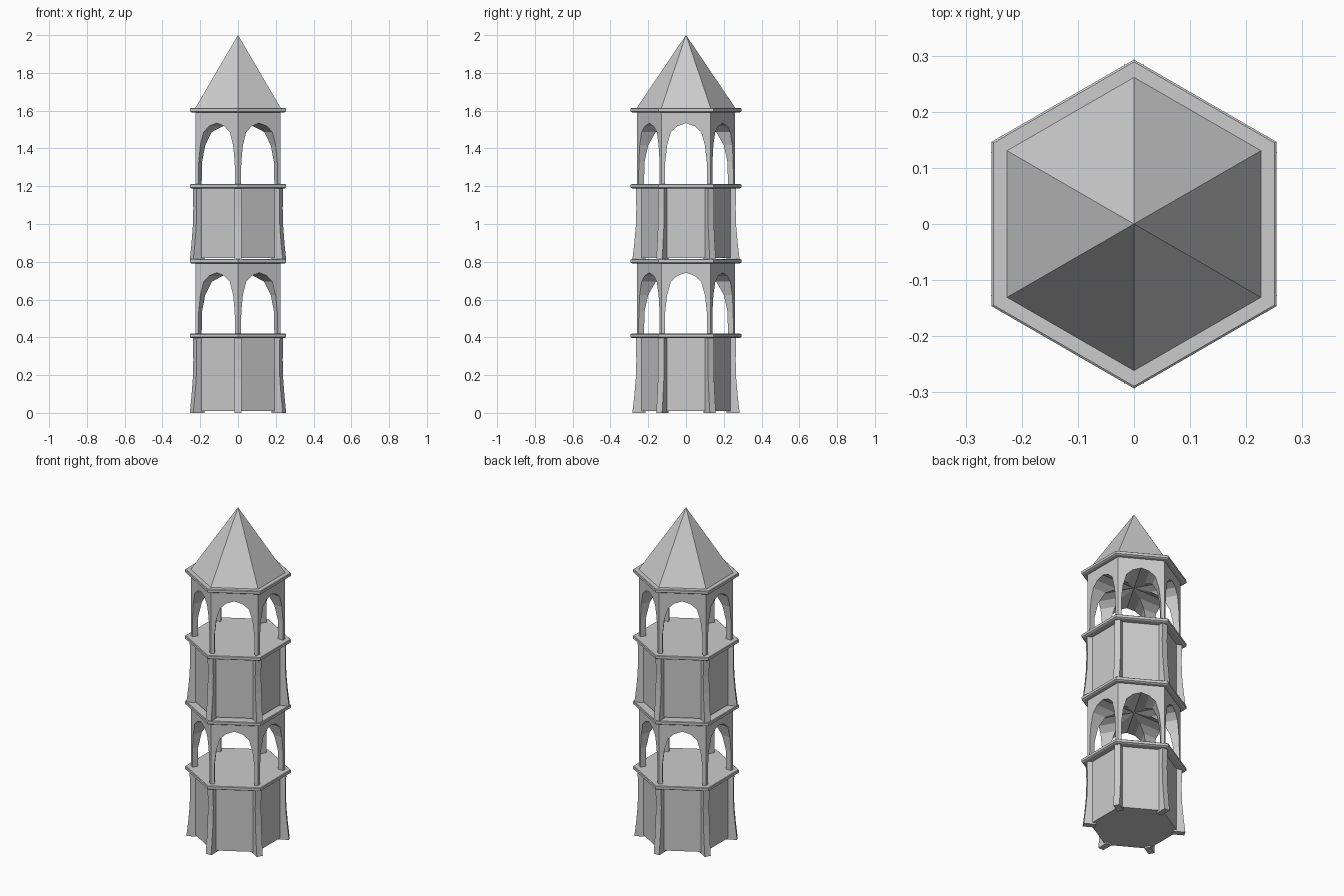
import bpy, bmesh
from math import sin, cos, pi, sqrt

if "Cube" in bpy.data.objects:
    bpy.data.objects.remove(bpy.data.objects["Cube"])


def make(name, verts, faces):
    me = bpy.data.meshes.new(name)
    bm = bmesh.new()
    vs = [bm.verts.new(v) for v in verts]
    for f in faces:
        bm.faces.new([vs[i] for i in f])
    bmesh.ops.remove_doubles(bm, verts=bm.verts[:], dist=1e-5)
    bmesh.ops.recalc_face_normals(bm, faces=bm.faces[:])
    bm.to_mesh(me)
    bm.free()
    ob = bpy.data.objects.new(name, me)
    bpy.context.collection.objects.link(ob)
    return ob


def hexagon_stack(name, rings):
    """Closed six-sided solid through (radius, z) rings, corners on +-y."""
    verts = [(r * cos(pi / 6 + k * pi / 3), r * sin(pi / 6 + k * pi / 3), z)
             for r, z in rings for k in range(6)]
    faces = [list(range(6)), list(range(len(verts) - 6, len(verts)))]
    for i in range(len(rings) - 1):
        for k in range(6):
            j = (k + 1) % 6
            faces.append([i * 6 + k, i * 6 + j, i * 6 + 6 + j, i * 6 + 6 + k])
    return make(name, verts, faces)


def place(angle, d, s, z):
    """d outward along the angle, s sideways."""
    return (d * cos(angle) - s * sin(angle), d * sin(angle) + s * cos(angle), z)


def cornice(name, z):
    hexagon_stack(name, [(0.284, z - 0.012), (0.293, z - 0.007),
                         (0.293, z + 0.008), (0.289, z + 0.011)])


# walled storey with flared corner buttresses
def walled_storey(name, z0, z1):
    hexagon_stack(name + "_wall", [(0.245, z0 + 0.01), (0.245, z1)])
    h = z1 - z0
    curve = [(0.284, 0), (0.274, 0.22), (0.266, 0.45), (0.263, 0.7), (0.266, 1)]
    for k in range(6):
        a = pi / 6 + k * pi / 3
        verts, faces = [], []
        for r, t in curve:
            z = z0 + h * t
            verts += [place(a, 0.215, -0.018, z), place(a, r, -0.018, z),
                      place(a, r, 0.018, z), place(a, 0.215, 0.018, z)]
        for i in range(0, len(verts) - 4, 4):
            for j in range(4):
                n = (j + 1) % 4
                faces.append([i + j, i + n, i + 4 + n, i + 4 + j])
        faces += [[0, 1, 2, 3], list(range(len(verts) - 4, len(verts)))]
        make(f"{name}_buttress_{k + 1}", verts, faces)


# open storey: six arches whose barrel vaults meet in the centre
def arcade(name, z0, z1):
    r = 0.26
    ap = r * sqrt(3) / 2
    half = [(0.111, 0), (0.110, 0.12), (0.100, 0.21), (0.080, 0.28), (0.046, 0.311)]
    arch = [(-s, z) for s, z in half] + [(0, 0.327)] + [(s, z) for s, z in half[::-1]]
    verts, faces = [], []
    n = len(arch)
    for k in range(6):
        a = k * pi / 3
        b = len(verts)
        verts += [place(a, ap, s, z0 + z) for s, z in arch]
        verts += [place(a, abs(s) * sqrt(3), s, z0 + z) for s, z in arch]
        # outer edge matching each arch point
        for i, (s, z) in enumerate(arch):
            if z < 0.25:
                verts.append(place(a, ap, r / 2 if s > 0 else -r / 2, z0 + z))
            else:
                verts.append(place(a, ap, s, z1))
        for i in range(n - 1):
            faces.append([b + i, b + i + 1, b + n + i + 1, b + n + i])
            q = [b + i, b + i + 1, b + 2 * n + i + 1, b + 2 * n + i]
            if (arch[i][1] < 0.25) != (arch[i + 1][1] < 0.25):
                side = -1 if arch[i][0] < 0 else 1
                verts.append(place(a, ap, side * r / 2, z1))
                q.insert(3, len(verts) - 1)
            faces.append(q)
    make(name, verts, faces)


for tier, base in (("lower", 0.0), ("upper", 0.80)):
    walled_storey(tier + "_storey", base + (0.01 if base else 0), base + 0.4)
    cornice(tier + "_floor_slab", base + 0.408 if not base else base + 0.40)
    arcade(tier + "_arcade", base + (0.415 if not base else 0.407), base + 0.795)
    cornice(tier + "_ceiling_slab", base + 0.803)

# pointed roof
roof = hexagon_stack("roof", [(0.264, 1.61), (0.0005, 2.0)])
